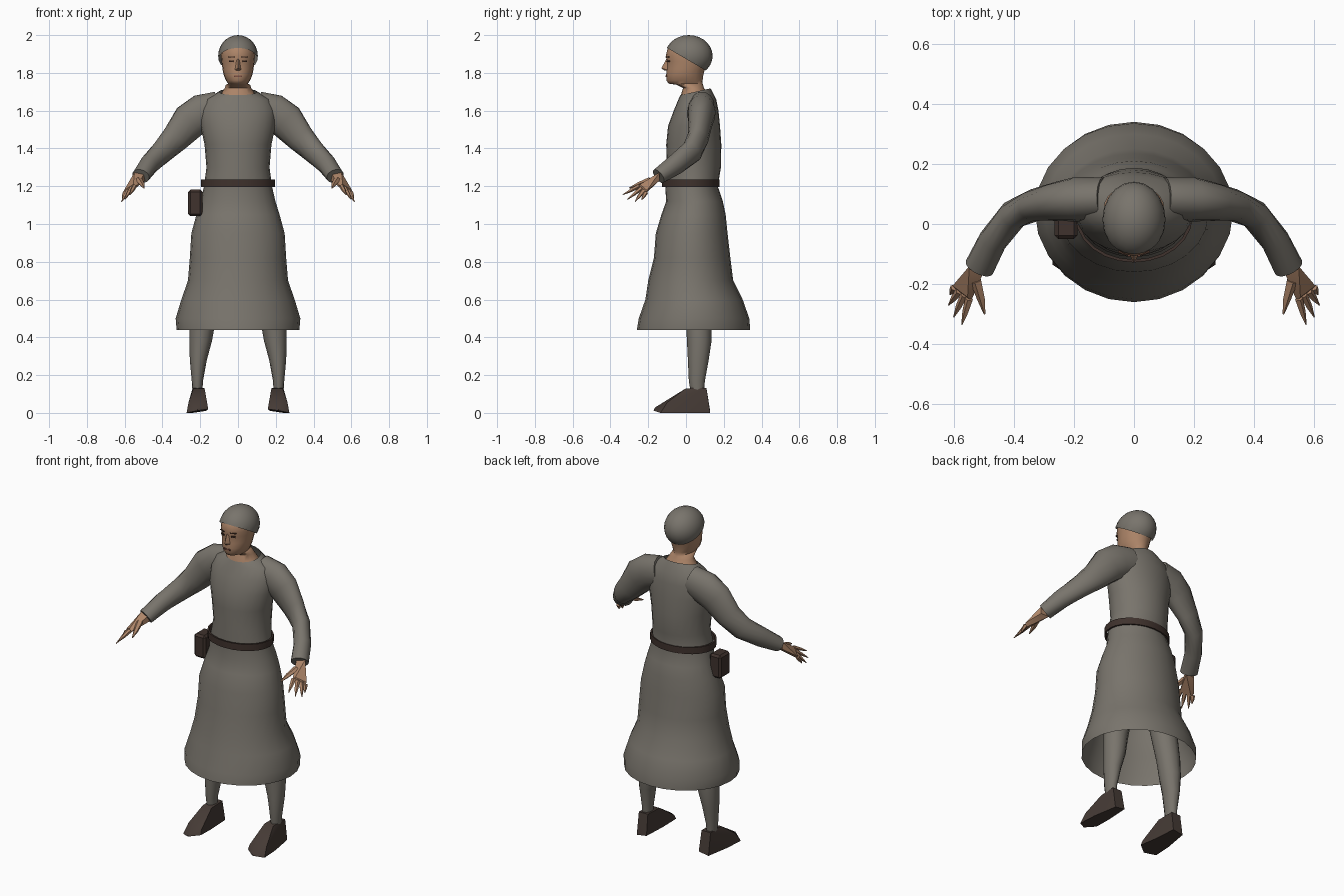
import bpy, bmesh, math
from mathutils import Vector, Matrix

if "Cube" in bpy.data.objects:
    bpy.data.objects.remove(bpy.data.objects["Cube"])


def material(name, rgb):
    mat = bpy.data.materials.new(name)
    mat.use_nodes = True
    colour = (*rgb, 1)
    mat.diffuse_color = colour
    bsdf = mat.node_tree.nodes["Principled BSDF"]
    bsdf.inputs["Base Color"].default_value = colour
    bsdf.inputs["Roughness"].default_value = 0.9
    return mat


CLOTH = material("grey wool", (0.19, 0.175, 0.15))
SKIN = material("skin", (0.42, 0.235, 0.14))
LEATHER = material("belt leather", (0.05, 0.032, 0.026))
SHOE = material("shoe leather", (0.06, 0.043, 0.036))
DARK = material("dark eye brown", (0.06, 0.03, 0.02))
LIP = material("lip red brown", (0.2, 0.08, 0.055))


def finish(name, bm, mat, mirror=False, angle=40):
    """Turn a bmesh into a shaded object, optionally mirrored across x."""
    mesh = bpy.data.meshes.new(name)
    bm.to_mesh(mesh)
    bm.free()
    mesh.materials.append(mat)
    for poly in mesh.polygons:
        poly.use_smooth = True
    mesh.set_sharp_from_angle(angle=math.radians(angle))
    obj = bpy.data.objects.new(name, mesh)
    bpy.context.collection.objects.link(obj)
    if mirror:
        obj.modifiers.new("mirror", "MIRROR")
    return obj


def loft(bm, rings, sides, caps=False):
    """Skin a list of (centre, u axis, v axis) rings."""
    loops = []
    for centre, u, v in rings:
        turns = [math.tau * k / sides for k in range(sides)]
        loops.append([bm.verts.new(centre + u * math.cos(a) + v * math.sin(a)) for a in turns])
    for low, high in zip(loops, loops[1:]):
        for k in range(sides):
            n = (k + 1) % sides
            bm.faces.new((low[k], low[n], high[n], high[k]))
    if caps:
        bm.faces.new(loops[0][::-1])
        bm.faces.new(loops[-1])


def level(z, half_width, front, back, tilt=0, x=0):
    """Horizontal ring given by its half width and front and back limits."""
    depth = (back - front) / 2
    return (Vector((x, (front + back) / 2, z)), Vector((half_width, 0, 0)), Vector((0, depth, tilt)))


def tube(bm, path, sides):
    """Loft along (point, horizontal radius, vertical radius) stations."""
    pts = [Vector(p[0]) for p in path]
    rings = []
    for i, (_, wide, tall) in enumerate(path):
        t = (pts[min(i + 1, len(pts) - 1)] - pts[max(i - 1, 0)]).normalized()
        u = Vector((0, 0, 1)).cross(t).normalized()
        rings.append((pts[i], u * wide, t.cross(u) * tall))
    loft(bm, rings, sides, caps=True)


def hull(bm, points):
    verts = [bm.verts.new(p) for p in points]
    made = bmesh.ops.convex_hull(bm, input=verts)
    spare = {g for g in made["geom_interior"] if isinstance(g, bmesh.types.BMVert)}
    bmesh.ops.delete(bm, geom=list(spare), context="VERTS")
    bmesh.ops.recalc_face_normals(bm, faces=bm.faces)


def box(name, mat, centre, size, turn=0, mirror=False, bevel=0):
    bm = bmesh.new()
    place = Matrix.Translation(centre) @ Matrix.Rotation(turn, 4, "Z") @ Matrix.Diagonal((*size, 1))
    bmesh.ops.create_cube(bm, size=1, matrix=place)
    if bevel:
        bmesh.ops.bevel(bm, geom=bm.edges[:], offset=bevel, segments=1, affect="EDGES")
    return finish(name, bm, mat, mirror, 30)


# Robe: flared skirt, waist and chest, open at hem and collar
bm = bmesh.new()
loft(bm, [level(*r) for r in (
    (0.44, 0.325, -0.26, 0.34), (0.5, 0.33, -0.25, 0.335), (0.6, 0.3, -0.215, 0.3),
    (0.7, 0.265, -0.2, 0.25), (0.82, 0.255, -0.17, 0.235), (0.95, 0.247, -0.16, 0.22),
    (1.05, 0.22, -0.13, 0.21), (1.12, 0.198, -0.105, 0.195), (1.2, 0.18, -0.11, 0.168),
    (1.3, 0.167, -0.1, 0.185), (1.42, 0.177, -0.105, 0.187), (1.52, 0.198, -0.095, 0.18),
    (1.6, 0.2, -0.065, 0.172), (1.66, 0.17, -0.04, 0.16), (1.7, 0.1, -0.03, 0.13, 0.018))], 24)
finish("robe", bm, CLOTH, angle=60)

# Sleeves
bm = bmesh.new()
tube(bm, (((0.1, 0.085, 1.615), 0.07, 0.09), ((0.19, 0.082, 1.59), 0.075, 0.1),
          ((0.255, 0.075, 1.545), 0.065, 0.098), ((0.33, 0.063, 1.455), 0.054, 0.077),
          ((0.4, 0.032, 1.385), 0.05, 0.065), ((0.47, -0.055, 1.315), 0.048, 0.055),
          ((0.515, -0.145, 1.253), 0.05, 0.042)), 14)
finish("sleeves", bm, CLOTH, True, 60)

# Hands: flat palm with pointed fingers and thumb
bm = bmesh.new()
index_knuckle, little_knuckle = Vector((0.548, -0.25, 1.2)), Vector((0.598, -0.212, 1.168))
thick = Vector((0.006, 0.006, 0.01))
palm = [k + s * thick for k in (index_knuckle, little_knuckle) for s in (-1, 1)]
palm += [Vector((0.52 + 0.028 * a, -0.14, 1.252 + 0.022 * b)) for a in (-1, 1) for b in (-1, 1)]
hull(bm, palm)
tips = ((0.573, -0.335, 1.155), (0.6, -0.31, 1.13), (0.617, -0.27, 1.118), (0.612, -0.235, 1.128))
for i, tip in enumerate(tips):
    root = index_knuckle.lerp(little_knuckle, i / 3)
    tube(bm, ((root, 0.014, 0.012), (root.lerp(Vector(tip), 0.5), 0.011, 0.009), (tip, 0.002, 0.002)), 5)
tube(bm, (((0.525, -0.19, 1.235), 0.02, 0.014), ((0.508, -0.25, 1.21), 0.014, 0.012),
          ((0.497, -0.3, 1.19), 0.003, 0.003)), 5)
finish("hands", bm, SKIN, True)

# Legs in grey hose
bm = bmesh.new()
loft(bm, [level(z, w, f, b, 0, x) for z, w, f, b, x in (
    (0.11, 0.026, 0.025, 0.095, 0.215), (0.17, 0.03, 0.015, 0.1, 0.215),
    (0.28, 0.045, 0.01, 0.12, 0.21), (0.38, 0.06, 0.005, 0.135, 0.198),
    (0.48, 0.068, 0.0, 0.135, 0.188), (0.9, 0.09, -0.04, 0.14, 0.12))], 12, caps=True)
finish("legs", bm, CLOTH, True, 60)

# Shoes with low pointed toes
bm = bmesh.new()
hull(bm, [(0.177, 0, 0.13), (0.236, 0, 0.13), (0.24, 0.108, 0.132), (0.18, 0.108, 0.132),
          (0.175, 0.128, 0.01), (0.24, 0.128, 0), (0.265, -0.02, 0), (0.165, -0.02, 0.012),
          (0.158, -0.13, 0.02), (0.162, -0.12, 0.045), (0.215, -0.172, 0.012),
          (0.215, -0.165, 0.028), (0.272, -0.135, 0), (0.262, -0.1, 0.055)])
finish("shoes", bm, SHOE, True)

# Belt band and pouch
bm = bmesh.new()
band = ((1.195, 0), (1.235, 0), (1.235, 0.01), (1.195, 0.01), (1.195, 0))
loft(bm, [level(z, 0.195 - d, -0.128 + d, 0.178 - d) for z, d in band], 24)
finish("belt", bm, LEATHER)
box("belt_pouch", LEATHER, (-0.226, 0, 1.112), (0.076, 0.1, 0.14), bevel=0.012)

# Head and neck
bm = bmesh.new()
loft(bm, [level(*r) for r in (
    (1.65, 0.115, -0.035, 0.135), (1.69, 0.09, -0.025, 0.115), (1.72, 0.07, -0.015, 0.095),
    (1.737, 0.064, -0.05, 0.09), (1.743, 0.052, -0.092, 0.088), (1.76, 0.064, -0.103, 0.088),
    (1.79, 0.076, -0.105, 0.092), (1.82, 0.082, -0.102, 0.1), (1.86, 0.087, -0.1, 0.115),
    (1.89, 0.09, -0.107, 0.12), (1.94, 0.085, -0.095, 0.11), (1.975, 0.055, -0.05, 0.08))],
    20, caps=True)
finish("head", bm, SKIN, angle=60)

# Nose
bm = bmesh.new()
hull(bm, [(0, -0.1, 1.882), (-0.008, -0.095, 1.875), (0.008, -0.095, 1.875), (0, -0.13, 1.825),
          (-0.017, -0.098, 1.815), (0.017, -0.098, 1.815), (0, -0.115, 1.812)])
finish("nose", bm, SKIN)

# Painted face details
box("eyes", DARK, (0.035, -0.094, 1.862), (0.024, 0.008, 0.009), 0.4, True)
box("eyebrows", DARK, (0.036, -0.097, 1.885), (0.034, 0.008, 0.005), 0.4, True)
box("mouth", LIP, (0, -0.103, 1.782), (0.04, 0.009, 0.008))

# Close-fitting cap, cut along a slope from brow to nape
bm = bmesh.new()
shape = Matrix.Translation((0, 0.015, 1.89)) @ Matrix.Diagonal((0.105, 0.126, 0.11, 1))
bmesh.ops.create_uvsphere(bm, u_segments=20, v_segments=14, radius=1, matrix=shape)
bmesh.ops.bisect_plane(bm, geom=bm.verts[:] + bm.edges[:] + bm.faces[:], clear_inner=True,
                       plane_co=(0, -0.105, 1.935), plane_no=(0, 0.105, 0.18))
finish("cap", bm, CLOTH, angle=60)
